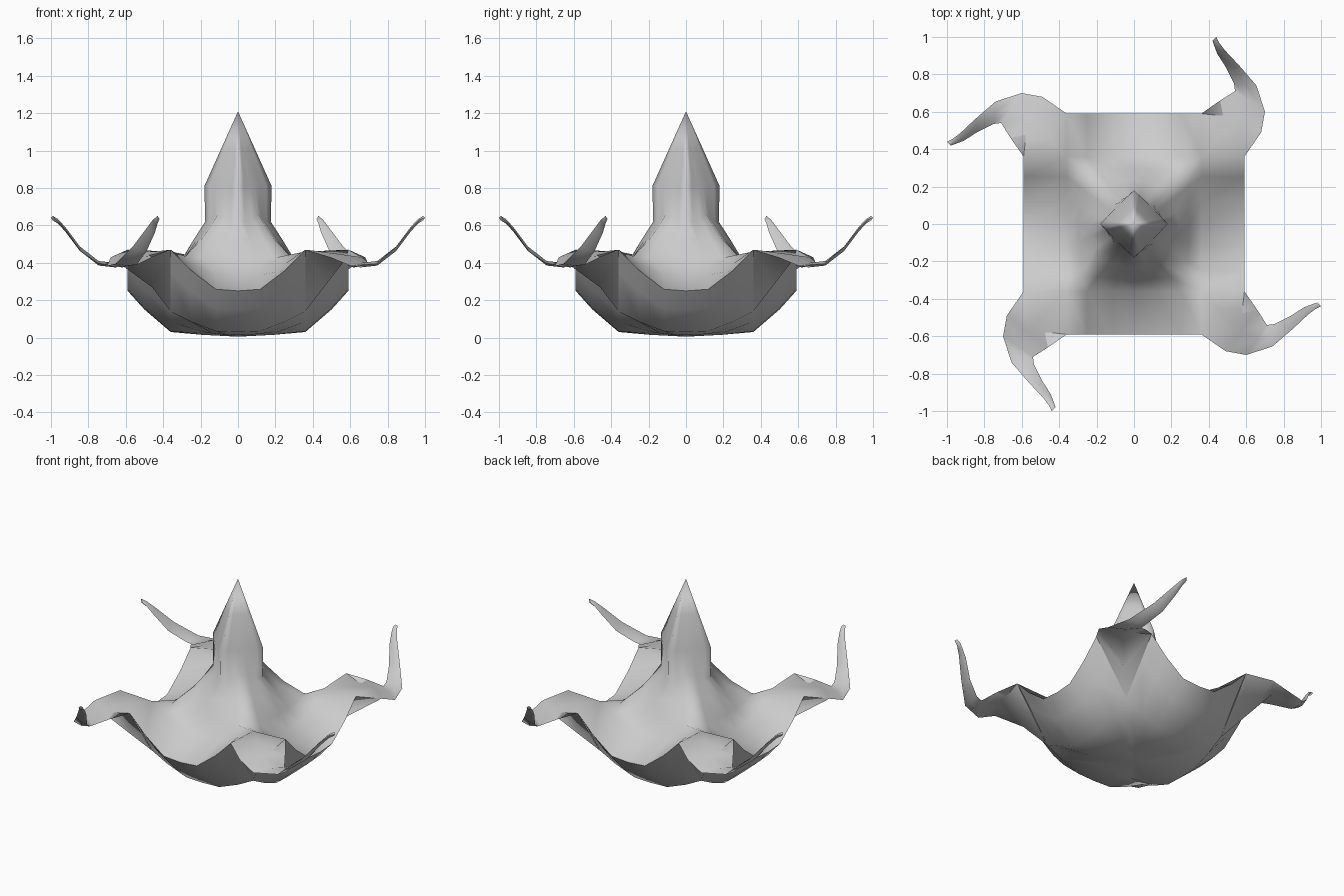
import bpy, bmesh, math
from mathutils import Vector, Matrix

if "Cube" in bpy.data.objects:
    bpy.data.objects.remove(bpy.data.objects["Cube"])

bm = bmesh.new()


def skin(rows, closed=False):
    """Quads between successive rows of points."""
    vs = [[bm.verts.new(p) for p in row] for row in rows]
    n = len(rows[0])
    for a, b in zip(vs, vs[1:]):
        for i in range(n if closed else n - 1):
            j = (i + 1) % n
            bm.faces.new((a[i], a[j], b[j], b[i]))
    return vs


# Side sector: spire tip, flare, rim, then underside back to the centre
# each row: x at middle, x at corner, y at corner, z at middle, z at corner
profile = [
    (0, 0, 0, 1.21, 1.21),
    (.09, .046, .046, 1.01, 1.01),
    (.18, .092, .092, .81, .81),
    (.175, .105, .105, .62, .66),
    (.24, .19, .19, .52, .53),
    (.30, .28, .28, .42, .435),
    (.36, .36, .36, .33, .46),
    (.59, .59, .36, .25, .47),
    (.50, .50, .36, .15, .35),
    (.36, .36, .36, .03, .14),
    (.19, .19, .19, .015, .03),
    (0, 0, 0, .005, .005),
]
steps = [(-1, 1), (-.7, .5), (-.33, .04), (0, 0), (.33, .04), (.7, .5), (1, 1)]
rows = []
for xm, xd, yd, zm, zd in profile:
    rows.append([(xm + (xd - xm) * abs(f), yd * f, zm + (zd - zm) * g)
                 for f, g in steps])
skin(rows)

# Corner tail: left edge and right edge of each section, curling up to the tip
edges = [
    ((.49, -.68, .43), (.66, -.46, .43)),
    ((.60, -.70, .385), (.71, -.54, .39)),
    ((.74, -.655, .395), (.75, -.535, .40)),
    ((.85, -.56, .49), (.84, -.49, .46)),
    ((.93, -.485, .59), (.91, -.445, .56)),
    ((.97, -.455, .63), (.95, -.43, .61)),
    ((1.0, -.44, .642), (.98, -.42, .635)),
]
# first two sections follow the bowl's corner, above and below
tail = [[(.36, -.59, .47), (.36, -.36, .46), (.59, -.36, .47), (.36, -.36, .14)],
        [(.36, -.59, .47), (.45, -.45, .46), (.59, -.36, .47), (.46, -.46, .27)]]
for l, r in edges:
    mid = (Vector(l) + Vector(r)) / 2
    up = Vector((0, 0, .012))
    tail.append([l, mid + up, r, mid - up])
sections = skin(tail, closed=True)
bm.faces.new(sections[-1])

# Four-fold rotation
base = bm.verts[:] + bm.edges[:] + bm.faces[:]
for k in (1, 2, 3):
    dup = bmesh.ops.duplicate(bm, geom=base)
    bmesh.ops.rotate(bm, verts=[e for e in dup["geom"] if isinstance(e, bmesh.types.BMVert)],
                     cent=(0, 0, 0), matrix=Matrix.Rotation(k * math.pi / 2, 3, 'Z'))

bmesh.ops.remove_doubles(bm, verts=bm.verts[:], dist=.001)
bmesh.ops.dissolve_degenerate(bm, edges=bm.edges[:], dist=.0005)
bmesh.ops.recalc_face_normals(bm, faces=bm.faces[:])

mesh = bpy.data.meshes.new("spired_bowl")
bm.to_mesh(mesh)
bm.free()
obj = bpy.data.objects.new("spired_bowl", mesh)
bpy.context.collection.objects.link(obj)
bpy.context.view_layer.objects.active = obj
obj.select_set(True)
bpy.ops.object.shade_smooth_by_angle(angle=math.radians(95))
